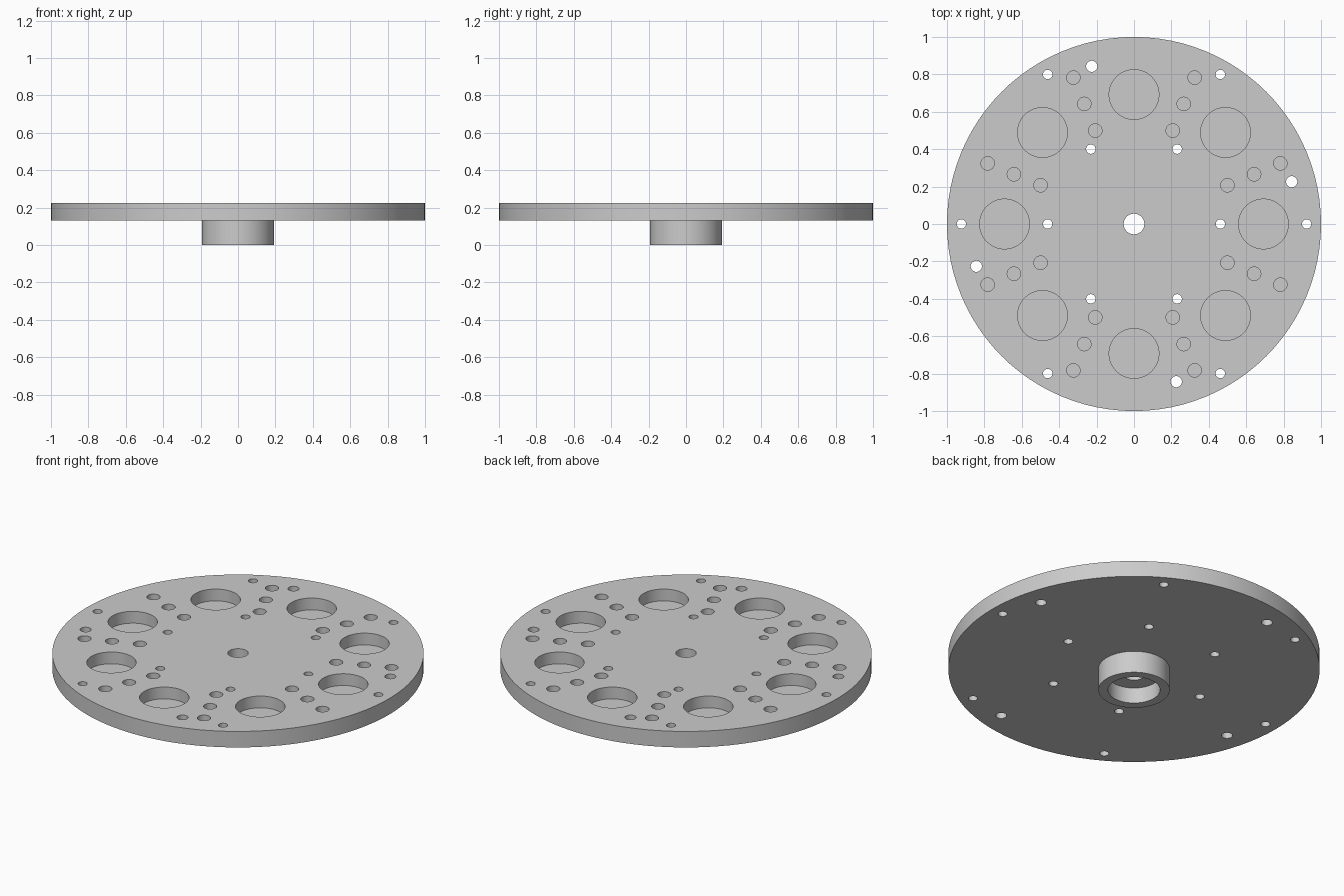
import bpy, bmesh
from math import pi, cos, sin, radians
from mathutils import Matrix, Vector

if "Cube" in bpy.data.objects:
    bpy.data.objects.remove(bpy.data.objects["Cube"])

BASE, TOP = 0.13, 0.225        # underside and top of the plate
POCKET_FLOOR = 0.155           # floor of the blind holes

grey = bpy.data.materials.new("plain grey")
grey.use_nodes = True
colour = (0.6, 0.6, 0.6, 1)
grey.diffuse_color = colour
grey.node_tree.nodes["Principled BSDF"].inputs["Base Color"].default_value = colour


def make_object(name, bm):
    bmesh.ops.recalc_face_normals(bm, faces=bm.faces)
    mesh = bpy.data.meshes.new(name)
    bm.to_mesh(mesh)
    bm.free()
    mesh.materials.append(grey)
    ob = bpy.data.objects.new(name, mesh)
    bpy.context.collection.objects.link(ob)
    return ob


def lathe(name, profile, steps):
    """Revolve a closed (radius, height) profile about z."""
    bm = bmesh.new()
    verts = [bm.verts.new((r, 0, z)) for r, z in profile]
    edges = [bm.edges.new((a, b)) for a, b in zip(verts, verts[1:] + verts[:1])]
    bmesh.ops.spin(bm, geom=verts + edges, cent=(0, 0, 0), axis=(0, 0, 1),
                   angle=2 * pi, steps=steps, use_merge=True)
    bmesh.ops.remove_doubles(bm, verts=bm.verts, dist=1e-5)
    return make_object(name, bm)


def add_holes(bm, ring, count, start, radius, floor, segments=32):
    """Ring of equally spaced drill cylinders reaching above the plate."""
    top = TOP + 0.05
    for i in range(count):
        a = radians(start) + 2 * pi * i / count
        place = Matrix.Translation((ring * cos(a), ring * sin(a), (floor + top) / 2))
        bmesh.ops.create_cone(bm, cap_ends=True, segments=segments, radius1=radius,
                              radius2=radius, depth=top - floor, matrix=place)


# Round plate with hub, counterbore and centre hole
plate = lathe("plate_with_hub", [
    (0.055, 0.093), (0.14, 0.093), (0.14, 0), (0.192, 0),
    (0.192, BASE), (1, BASE), (1, TOP), (0.055, TOP)], 96)

# Drilled hole pattern
drills = bmesh.new()
through = BASE - 0.05
add_holes(drills, 0.692, 8, 0, 0.133, POCKET_FLOOR, 64)      # large pockets
for ring in (0.541, 0.695, 0.847):                           # small blind holes
    add_holes(drills, ring, 8, 22.5, 0.036, POCKET_FLOOR)
for ring in (0.462, 0.923):                                  # screw holes
    add_holes(drills, ring, 6, 0, 0.025, through)
add_holes(drills, 0.873, 4, 15, 0.03, through)               # dowel holes
cutter = make_object("hole_cutter", drills)
cutter.hide_render = True

cut = plate.modifiers.new("holes", "BOOLEAN")
cut.operation = "DIFFERENCE"
cut.solver = "EXACT"
cut.object = cutter

bpy.ops.object.select_all(action="DESELECT")
plate.select_set(True)
bpy.context.view_layer.objects.active = plate
bpy.ops.object.modifier_apply(modifier=cut.name)
bpy.data.objects.remove(cutter)
bpy.ops.object.shade_smooth_by_angle(angle=radians(30))
